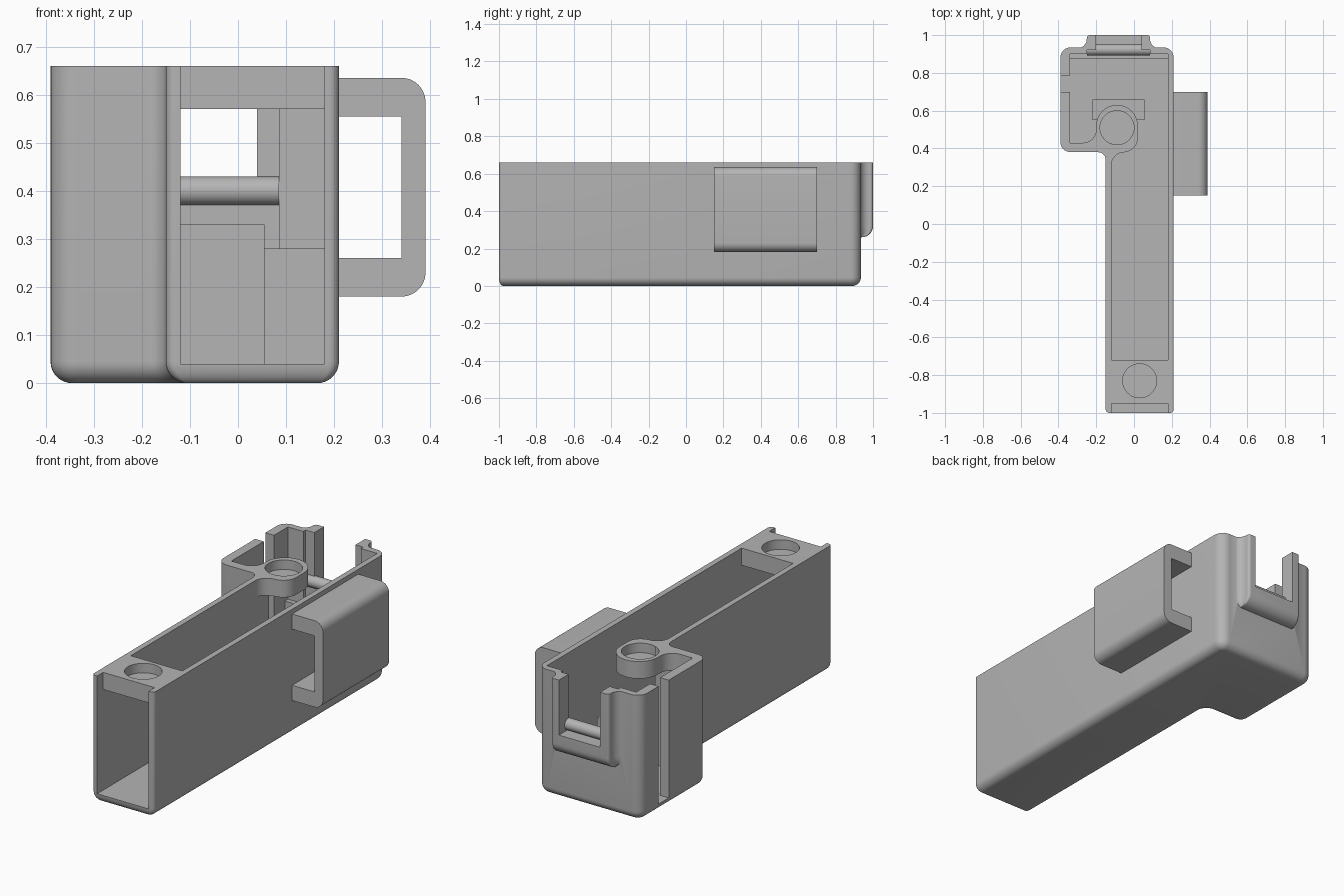
import bpy, bmesh, math
from mathutils import Vector

cube = bpy.data.objects.get("Cube")
if cube:
    bpy.data.objects.remove(cube, do_unlink=True)

GREY = (0.46, 0.46, 0.46, 1)
mat = bpy.data.materials.new("matte grey")
mat.use_nodes = True
mat.diffuse_color = GREY
mat.node_tree.nodes["Principled BSDF"].inputs["Base Color"].default_value = GREY

TOP = 0.66       # rim height
FLOOR = 0.04     # inside floor
UNDER = 0.57     # underside of the screw blocks


def outline(corners, d=0.0, steps=8):
    """Right-angled outline; corner = x, y, radius, inset x, inset y, radius change."""
    full = [tuple(c) + (0,) * (6 - len(c)) for c in corners]
    pts = [Vector((x + sx * d, y + sy * d)) for x, y, r, sx, sy, k in full]
    out = []
    for i, p in enumerate(pts):
        r = full[i][2]
        if not r:
            out.append(p)
            continue
        r = max(r + full[i][5] * d, 0.001)
        u = (pts[i - 1] - p).normalized()
        v = (pts[(i + 1) % len(pts)] - p).normalized()
        for s in range(steps + 1):
            a = math.pi / 2 * s / steps
            out.append(p + (u + v - v * math.cos(a) - u * math.sin(a)) * r)
    return out


def prism(name, corners, lo, hi, round_r=0.0, axis="z"):
    """Extrude an outline, optionally rounding its lower edge."""
    levels = [(lo, 0.0), (hi, 0.0)]
    if round_r:
        arc = [math.pi / 2 * i / 8 for i in range(9)]
        levels = [(lo + round_r * (1 - math.cos(a)), round_r * (1 - math.sin(a)))
                  for a in arc] + [(hi, 0.0)]
    bm = bmesh.new()
    rings = []
    for h, d in levels:
        rings.append([bm.verts.new((p.x, p.y, h) if axis == "z" else (p.x, h, p.y))
                      for p in outline(corners, d)])
    n = len(rings[0])
    for a, b in zip(rings, rings[1:]):
        for i in range(n):
            j = (i + 1) % n
            bm.faces.new((a[i], a[j], b[j], b[i]))
    bm.faces.new(rings[0])
    bm.faces.new(rings[-1])
    return finish(name, bm)


def finish(name, bm):
    bmesh.ops.recalc_face_normals(bm, faces=bm.faces)
    mesh = bpy.data.meshes.new(name)
    bm.to_mesh(mesh)
    bm.free()
    mesh.materials.append(mat)
    ob = bpy.data.objects.new(name, mesh)
    bpy.context.collection.objects.link(ob)
    return ob


def box(name, x0, x1, y0, y1, z0, z1):
    return prism(name, [(x0, y0, 0), (x1, y0, 0), (x1, y1, 0), (x0, y1, 0)], z0, z1)


def cylinder(name, r, length, centre, along_x=False):
    bm = bmesh.new()
    bmesh.ops.create_cone(bm, cap_ends=True, segments=40, radius1=r, radius2=r, depth=length)
    ob = finish(name, bm)
    ob.location = centre
    if along_x:
        ob.rotation_euler.y = math.pi / 2
    return ob


def combine(target, tool, operation="DIFFERENCE"):
    """Apply a boolean and discard the tool."""
    tool.hide_render = True
    mod = target.modifiers.new("cut", "BOOLEAN")
    mod.object, mod.operation, mod.solver = tool, operation, "EXACT"
    bpy.context.view_layer.update()
    bpy.context.view_layer.objects.active = target
    bpy.ops.object.modifier_apply(modifier=mod.name)
    bpy.data.objects.remove(tool, do_unlink=True)


# Outer shell: long handle with a wider head
body = prism("body_shell", [
    (-0.15, -1, 0.02, 1, 0.5, -0.3), (0.21, -1, 0.02, -1, 0.5, -0.3),
    (0.21, 0.935, 0.055, -1, -1, -1), (-0.39, 0.935, 0.055, 1, -1, -1),
    (-0.39, 0.38, 0.055, 1, 1, -1), (-0.15, 0.38, 0.04, 1, 1, 1)], 0, TOP, 0.045)

# Raised rear guide with flared sides and a rounded foot
guide = prism("rear_guide", [
    (-0.33, 0.91, 0), (0.17, 0.91, 0), (0.17, 0.93, 0), (0.085, 0.93, 0.05, 0, 0, -0.85),
    (0.085, 1, 0.015, 0, -1, -0.25), (-0.25, 1, 0.015, 0, -1, -0.25),
    (-0.25, 0.93, 0.05, 0, 0, -0.85), (-0.33, 0.93, 0)], 0.26, TOP, 0.06)
combine(body, guide, "UNION")

# Hollows, openings and the front screw hole
HIGH = TOP + 0.1
for cut in (
    (-0.12, 0.18, -1.1, 0.5, FLOOR, UNDER),        # handle channel
    (-0.12, 0.18, -0.72, 0.5, UNDER - 0.1, HIGH),  # open top
    (-0.12, 0.18, -1.1, -0.95, UNDER - 0.1, HIGH), # front notch
    (-0.34, 0.18, 0.43, 0.875, FLOOR, HIGH),       # head chamber
    (-0.34, 0.18, 0.8, 0.9, 0.28, HIGH),           # thinner upper rear wall
    (-0.25, 0.085, 0.85, 0.92, 0.28, HIGH),        # rear pocket
    (-0.2, 0.04, 0.88, 1.1, 0.37, HIGH),           # rear window
    (-0.5, -0.3, 0.7, 0.785, FLOOR, HIGH),         # side slot
):
    combine(body, box("cutter", *cut))
combine(body, cylinder("cutter", 0.09, 0.2, (0.03, -0.83, 0.71)))

# Screw boss bridging the inner corner
boss = prism("screw_boss", [
    (-0.36, 0.41, 0), (-0.135, 0.41, 0), (-0.135, 0.29, 0), (-0.12, 0.29, 0),
    (-0.12, 0.38, 0.07), (0.02, 0.38, 0.075), (0.02, 0.63, 0.109),
    (-0.2, 0.63, 0.109), (-0.2, 0.43, 0.07), (-0.36, 0.43, 0)], UNDER, TOP)
combine(boss, cylinder("cutter", 0.09, 0.2, (-0.09, 0.51, 0.71)))

# Inner support block, rear rod and side belt loop
block = box("support_block", -0.22, 0.055, 0.55, 0.66, FLOOR - 0.01, 0.33)
rod = cylinder("rear_rod", 0.03, 0.335, (-0.0825, 0.922, 0.4), True)
loop = prism("side_loop", [
    (0.2, 0.18, 0), (0.39, 0.18, 0.05), (0.39, 0.635, 0.05), (0.2, 0.635, 0),
    (0.2, 0.555, 0), (0.34, 0.555, 0), (0.34, 0.26, 0), (0.2, 0.26, 0)],
    0.15, 0.7, axis="y")

# Smooth rounded areas, keep hard edges
bpy.ops.object.select_all(action="DESELECT")
for ob in (body, boss, block, rod, loop):
    ob.select_set(True)
bpy.context.view_layer.objects.active = body
bpy.ops.object.shade_smooth_by_angle(angle=math.radians(30))
